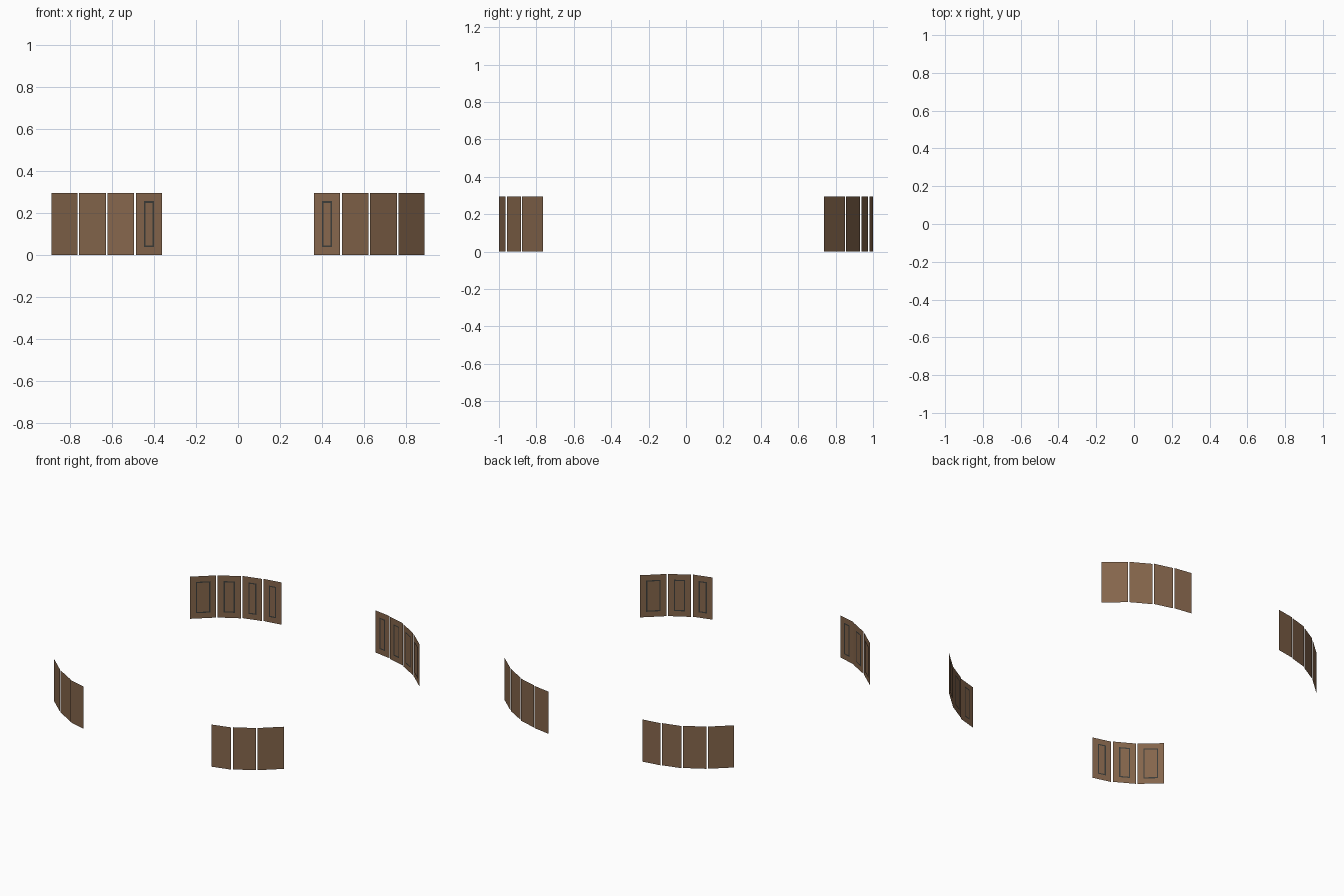
import bpy
from mathutils import Vector

if "Cube" in bpy.data.objects:
    bpy.data.objects.remove(bpy.data.objects["Cube"])

HEIGHT = 0.295
MARGIN = 0.038   # distance from panel border to trim
TRIM = 0.008     # width of the trim line


def material(name, rgb):
    m = bpy.data.materials.new(name)
    m.diffuse_color = (*rgb, 1)
    m.use_nodes = True
    m.node_tree.nodes["Principled BSDF"].inputs["Base Color"].default_value = m.diffuse_color
    return m


wood = material("brown_wood", (0.235, 0.132, 0.072))
dark = material("dark_grey_trim", (0.045, 0.045, 0.04))


def make(name, verts, faces, mat):
    me = bpy.data.meshes.new(name)
    me.from_pydata(verts, [], faces)
    me.materials.append(mat)
    ob = bpy.data.objects.new(name, me)
    bpy.context.collection.objects.link(ob)


def rect(a, u, w, inset, off):
    """Upright rectangle starting at a along u, inset from its borders."""
    pts = [(inset, inset), (w - inset, inset),
           (w - inset, HEIGHT - inset), (inset, HEIGHT - inset)]
    return [a + u * s + Vector((0, 0, z)) + off for s, z in pts]


def panel(name, p, q):
    a, b = Vector((*p, 0)), Vector((*q, 0))
    u = (b - a).normalized()
    w = (b - a).length
    normal = Vector((u.y, -u.x, 0))
    outward = normal.dot(a + b) > 0
    # flat sheet, facing outward
    make(name, rect(a, u, w, 0, Vector()),
         [(0, 1, 2, 3) if outward else (3, 2, 1, 0)], wood)
    # thin rectangular trim line on the inner side
    off = normal * (-0.002 if outward else 0.002)
    verts = rect(a, u, w, MARGIN, off) + rect(a, u, w, MARGIN + TRIM, off)
    faces = []
    for i in range(4):
        j = (i + 1) % 4
        f = (i, j, 4 + j, 4 + i)
        faces.append(f[::-1] if outward else f)
    make(name + "_trim", verts, faces, dark)


# plan of the curved wall: inner end and outer end (x, distance along y)
plan = [((0.495, 1.0), (0.621, 0.965)),
        ((0.629, 0.956), (0.757, 0.882)),
        ((0.764, 0.876), (0.89, 0.764))]
rear_plan = [((0.363, 1.0), (0.487, 0.98))] + [
    ((p[0], p[1] - 0.026), (q[0], q[1] - 0.026)) for p, q in plan]

for side, sx in (("left", -1), ("right", 1)):
    for end, sy, segs in (("front", -1, plan), ("rear", 1, rear_plan)):
        for n, (p, q) in enumerate(segs, 1):
            panel(f"{end}_{side}_panel_{n}",
                  (p[0] * sx, p[1] * sy), (q[0] * sx, q[1] * sy))
